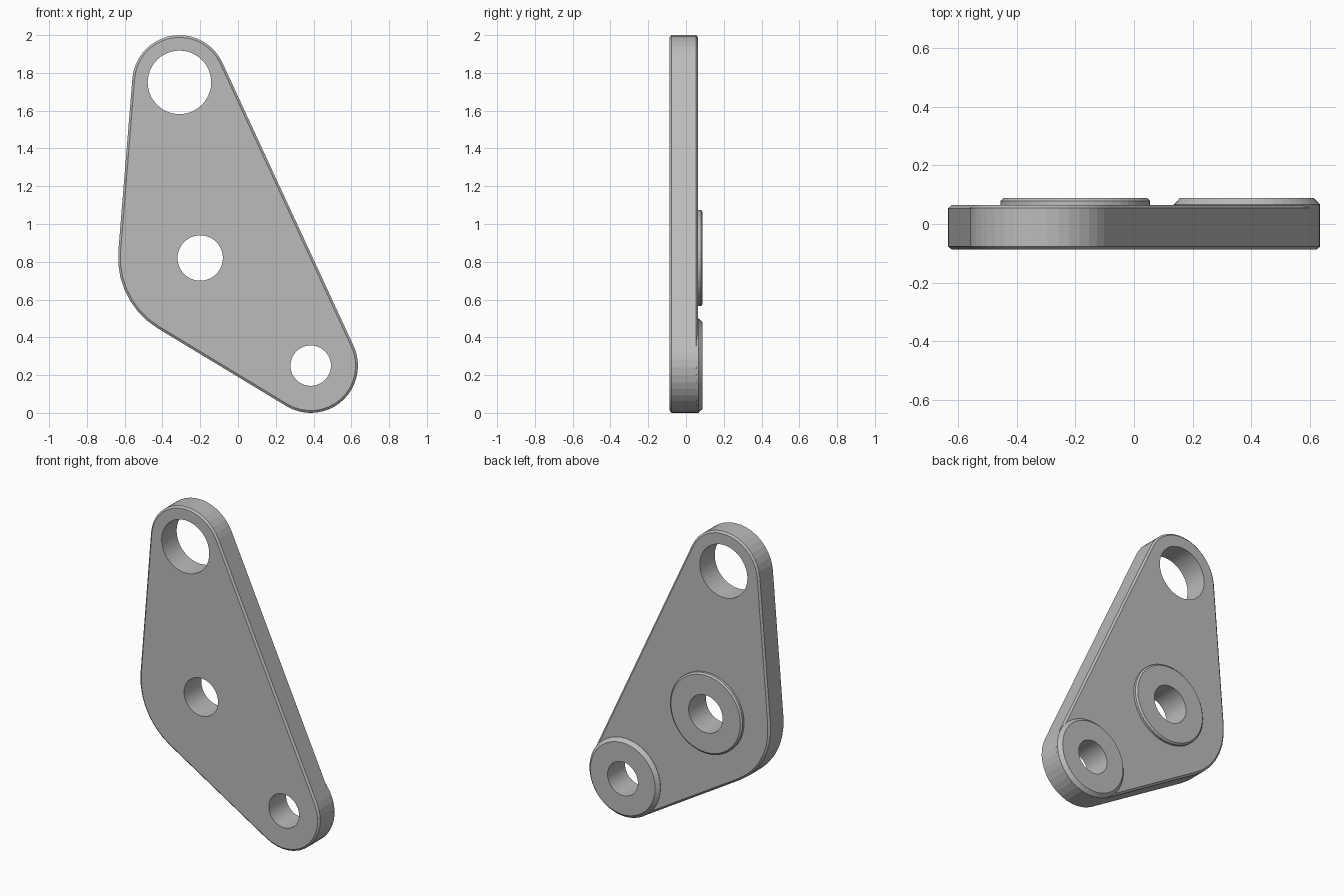
import bpy, bmesh, math
from mathutils import Vector

if "Cube" in bpy.data.objects:
    bpy.data.objects.remove(bpy.data.objects["Cube"])

grey = bpy.data.materials.new("plain grey")
grey.use_nodes = True
COLOUR = (0.5, 0.5, 0.5, 1)
grey.diffuse_color = COLOUR
grey.node_tree.nodes["Principled BSDF"].inputs["Base Color"].default_value = COLOUR

# Lobes of the plate: centre (x, z), outer radius, hole radius; anticlockwise from the front
TOP = (Vector((-0.31, 1.75)), 0.25, 0.168)
MIDDLE = (Vector((-0.2, 0.82)), 0.435, 0.12)
BOTTOM = (Vector((0.385, 0.25)), 0.25, 0.107)
LOBES = [TOP, MIDDLE, BOTTOM]
STEP = math.radians(9)


def tangent_angle(a, b):
    """Angle of the outward normal of the outer tangent from lobe a to lobe b."""
    d = b[0] - a[0]
    return math.atan2(d.y, d.x) - math.acos((a[1] - b[1]) / d.length)


def hull_outline(inset):
    """Rounded outline around all lobes, moved inward by inset."""
    points = []
    for i, lobe in enumerate(LOBES):
        start = tangent_angle(LOBES[i - 1], lobe)
        sweep = (tangent_angle(lobe, LOBES[(i + 1) % 3]) - start) % math.tau
        steps = max(2, round(sweep / STEP))
        for k in range(steps + 1):
            t = start + sweep * k / steps
            points.append(lobe[0] + Vector((math.cos(t), math.sin(t))) * (lobe[1] - inset))
    return points


def circle_outline(centre, radius, sides=48):
    return [centre + Vector((math.cos(math.tau * k / sides),
                             math.sin(math.tau * k / sides))) * radius for k in range(sides)]


def loft(name, sections):
    """Closed solid through outlines placed at increasing y."""
    bm = bmesh.new()
    rings = [[bm.verts.new((p.x, y, p.y)) for p in pts] for y, pts in sections]
    for a, b in zip(rings, rings[1:]):
        for i in range(len(a)):
            j = (i + 1) % len(a)
            bm.faces.new((a[i], a[j], b[j], b[i]))
    bm.faces.new(rings[0])
    bm.faces.new(rings[-1])
    bmesh.ops.recalc_face_normals(bm, faces=bm.faces)
    mesh = bpy.data.meshes.new(name)
    bm.to_mesh(mesh)
    bm.free()
    mesh.materials.append(grey)
    obj = bpy.data.objects.new(name, mesh)
    bpy.context.collection.objects.link(obj)
    return obj


def drill(obj, lobes):
    """Cut the round through hole of each lobe."""
    for centre, _, hole in lobes:
        ring = circle_outline(centre, hole)
        cutter = loft("hole_cutter", [(-0.3, ring), (0.3, ring)])
        cutter.hide_render = True
        cut = obj.modifiers.new("hole", "BOOLEAN")
        cut.operation = "DIFFERENCE"
        cut.solver = "EXACT"
        cut.object = cutter
        bpy.context.view_layer.objects.active = obj
        bpy.ops.object.modifier_apply(modifier=cut.name)
        bpy.data.objects.remove(cutter)


# Plate with chamfered front and back rims
plate = loft("link_plate", [(y, hull_outline(inset)) for y, inset in
                            ((-0.087, 0.012), (-0.077, 0), (0.054, 0), (0.064, 0.012))])
drill(plate, LOBES)


# Raised bosses on the back
def boss(name, lobe, profile):
    obj = loft(name, [(y, circle_outline(lobe[0], r)) for y, r in profile])
    drill(obj, [lobe])


boss("middle_boss", MIDDLE, ((0.05, 0.255), (0.079, 0.255), (0.088, 0.245)))
boss("bottom_boss", BOTTOM, ((0.054, 0.25), (0.066, 0.25), (0.088, 0.229)))
